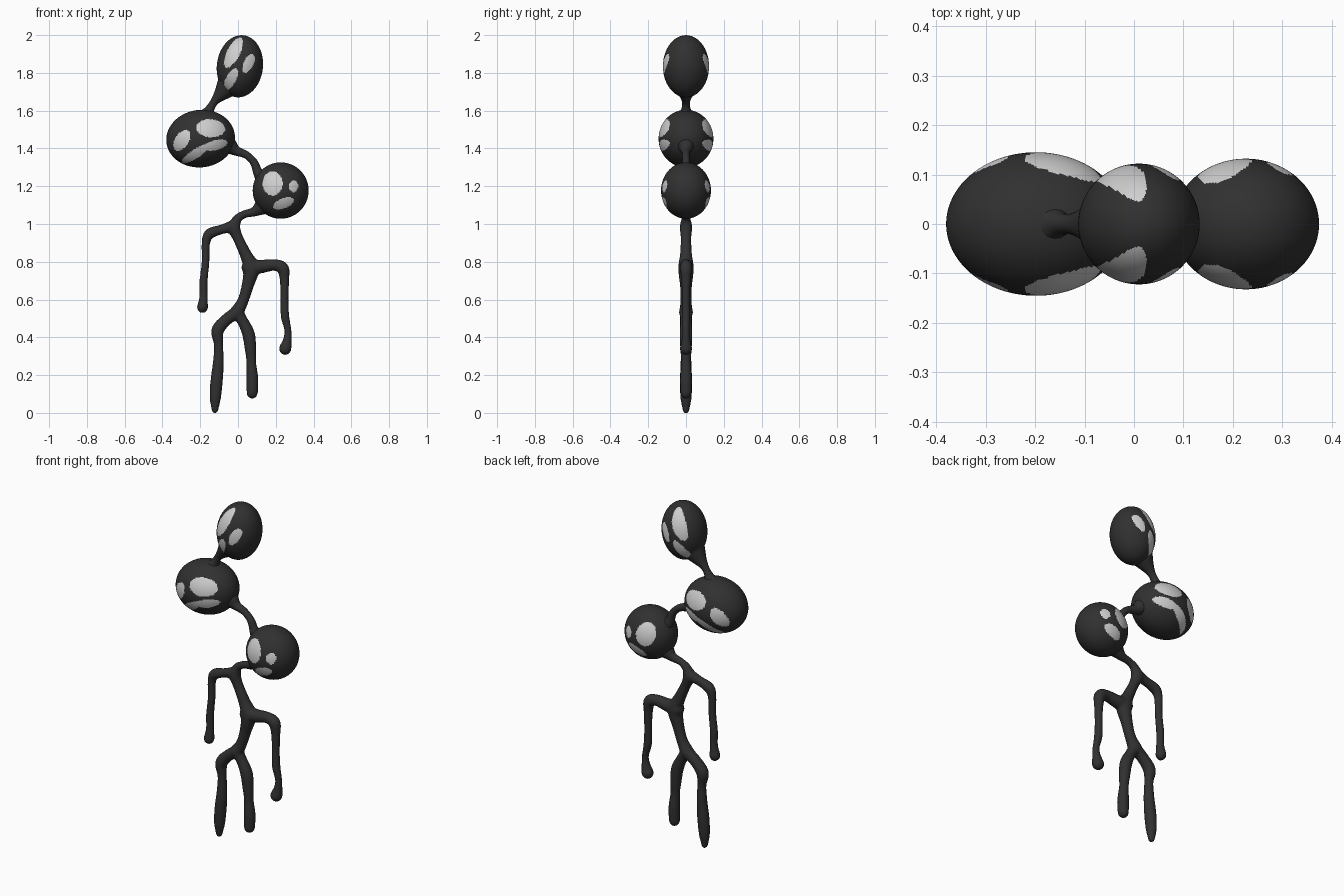
import bpy, bmesh, math
from mathutils import Vector


def material(name, v):
    m = bpy.data.materials.new(name)
    m.diffuse_color = (v, v, v, 1)
    return m


DARK = material("charcoal", 0.03)
PALE = material("pale grey", 0.62)


def finish(bm, name, mats):
    bmesh.ops.recalc_face_normals(bm, faces=bm.faces)
    for f in bm.faces:
        f.smooth = True
    me = bpy.data.meshes.new(name)
    bm.to_mesh(me)
    bm.free()
    ob = bpy.data.objects.new(name, me)
    bpy.context.collection.objects.link(ob)
    for m in mats:
        me.materials.append(m)
    return ob


def tube(bm, pts, sides=14, steps=6):
    """Round-ended tube through (x, z, radius) points lying in the y = 0 plane."""
    P = [Vector(p) for p in pts]
    P = [2 * P[0] - P[1]] + P + [2 * P[-1] - P[-2]]
    S = []
    for i in range(1, len(P) - 2):
        a, b, c, d = P[i - 1:i + 3]
        for k in range(steps):
            t = k / steps
            S.append(0.5 * (2 * b + (c - a) * t + (2 * a - 5 * b + 4 * c - d) * t * t
                            + (3 * b - a - 3 * c + d) * t ** 3))
    S.append(P[-2])

    def cap(end, inner):
        d = (end.xy - inner.xy).normalized()
        out = []
        for deg in (30, 60, 82):
            a = math.radians(deg)
            q = end.xy + d * end.z * math.sin(a)
            out.append(Vector((q.x, q.y, end.z * math.cos(a))))
        return out

    S = cap(S[0], S[1])[::-1] + S + cap(S[-1], S[-2])
    rings = []
    for i, s in enumerate(S):
        t = (S[min(i + 1, len(S) - 1)].xy - S[max(i - 1, 0)].xy).normalized()
        n = Vector((-t.y, 0, t.x))
        ring = []
        for k in range(sides):
            a = math.tau * k / sides
            off = n * math.cos(a) + Vector((0, math.sin(a), 0))
            ring.append(bm.verts.new(Vector((s.x, 0, s.y)) + off * s.z))
        rings.append(ring)
    for r0, r1 in zip(rings, rings[1:]):
        for k in range(sides):
            j = (k + 1) % sides
            bm.faces.new((r0[k], r0[j], r1[j], r1[k]))
    bm.faces.new(rings[0])
    bm.faces.new(rings[-1])


def head(name, centre, radii, tilt, patches):
    """Ellipsoid with oval patches (x, z, half length, half width, angle) front and back."""
    bm = bmesh.new()
    bmesh.ops.create_uvsphere(bm, u_segments=144, v_segments=84, radius=1)
    c, s = math.cos(tilt), math.sin(tilt)
    for v in bm.verts:
        x, y, z = (v.co[i] * radii[i] for i in range(3))
        v.co = (centre[0] + x * c + z * s, y, centre[1] - x * s + z * c)
    for f in bm.faces:
        p = f.calc_center_median()
        for px, pz, a, b, deg in patches:
            t = math.radians(deg)
            dx, dz = p.x - px, p.z - pz
            u = dx * math.cos(t) + dz * math.sin(t)
            w = dz * math.cos(t) - dx * math.sin(t)
            if (u / a) ** 2 + (w / b) ** 2 < 1:
                f.material_index = 1
    finish(bm, name, [DARK, PALE])


# three masked heads
head("top_head", (0.010, 1.835), (0.122, 0.122, 0.165), 0.12,
     [(-0.024, 1.907, 0.088, 0.034, 63), (0.056, 1.85, 0.053, 0.026, 63),
      (-0.038, 1.765, 0.064, 0.026, 62)])
head("middle_head", (-0.198, 1.452), (0.182, 0.145, 0.152), -0.12,
     [(-0.298, 1.442, 0.061, 0.036, 57), (-0.145, 1.507, 0.077, 0.048, -4),
      (-0.222, 1.374, 0.088, 0.024, 33), (-0.118, 1.417, 0.064, 0.026, 14)])
head("lower_head", (0.226, 1.177), (0.148, 0.132, 0.149), 0,
     [(0.183, 1.215, 0.053, 0.064, 0), (0.294, 1.20, 0.024, 0.032, 0),
      (0.241, 1.11, 0.058, 0.027, 22)])

# necks flaring into the heads
necks = {
    "top_neck": [(-0.02, 1.77, 0.09), (-0.075, 1.705, 0.05), (-0.115, 1.66, 0.025),
                 (-0.14, 1.625, 0.021), (-0.158, 1.59, 0.034), (-0.18, 1.55, 0.07)],
    "middle_neck": [(-0.11, 1.44, 0.085), (-0.05, 1.415, 0.05), (-0.01, 1.388, 0.027),
                    (0.045, 1.365, 0.02), (0.085, 1.325, 0.021), (0.108, 1.27, 0.028),
                    (0.15, 1.225, 0.06)],
    "lower_neck": [(0.18, 1.13, 0.08), (0.125, 1.09, 0.045), (0.085, 1.065, 0.025),
                   (0.035, 1.052, 0.02), (0.0, 1.03, 0.023), (-0.02, 0.995, 0.03)],
}
for name, pts in necks.items():
    bm = bmesh.new()
    tube(bm, pts)
    finish(bm, name, [DARK])

# torso, arms and legs, fused into one soft body
limbs = [
    # torso
    [(0.0, 1.03, 0.022), (-0.022, 0.985, 0.034), (0.0, 0.925, 0.028), (0.04, 0.84, 0.032),
     (0.07, 0.765, 0.042), (0.05, 0.67, 0.032), (0.025, 0.59, 0.030), (-0.008, 0.53, 0.038)],
    # left-side arm
    [(-0.02, 0.99, 0.033), (-0.085, 0.972, 0.026), (-0.15, 0.948, 0.029),
     (-0.170, 0.90, 0.023), (-0.172, 0.80, 0.021), (-0.182, 0.70, 0.022),
     (-0.182, 0.62, 0.022), (-0.188, 0.558, 0.030)],
    # right-side arm
    [(0.06, 0.77, 0.042), (0.125, 0.775, 0.036), (0.19, 0.783, 0.031), (0.237, 0.765, 0.033),
     (0.246, 0.70, 0.025), (0.246, 0.60, 0.022), (0.249, 0.51, 0.023), (0.264, 0.44, 0.019),
     (0.262, 0.39, 0.023), (0.25, 0.34, 0.034)],
    # left-side leg
    [(-0.01, 0.53, 0.034), (-0.065, 0.49, 0.032), (-0.108, 0.435, 0.034),
     (-0.103, 0.36, 0.025), (-0.104, 0.27, 0.029), (-0.113, 0.17, 0.033),
     (-0.12, 0.08, 0.030), (-0.122, 0.015, 0.018)],
    # right-side leg
    [(-0.005, 0.53, 0.034), (0.025, 0.485, 0.030), (0.055, 0.42, 0.034), (0.066, 0.34, 0.031),
     (0.070, 0.27, 0.026), (0.076, 0.18, 0.032), (0.075, 0.105, 0.030)],
]
bm = bmesh.new()
for pts in limbs:
    tube(bm, pts)
body = finish(bm, "body_and_limbs", [DARK])
remesh = body.modifiers.new("fuse", 'REMESH')
remesh.mode = 'VOXEL'
remesh.voxel_size = 0.007
remesh.use_smooth_shade = True
soften = body.modifiers.new("soften", 'SMOOTH')
soften.factor = 0.5
soften.iterations = 6
